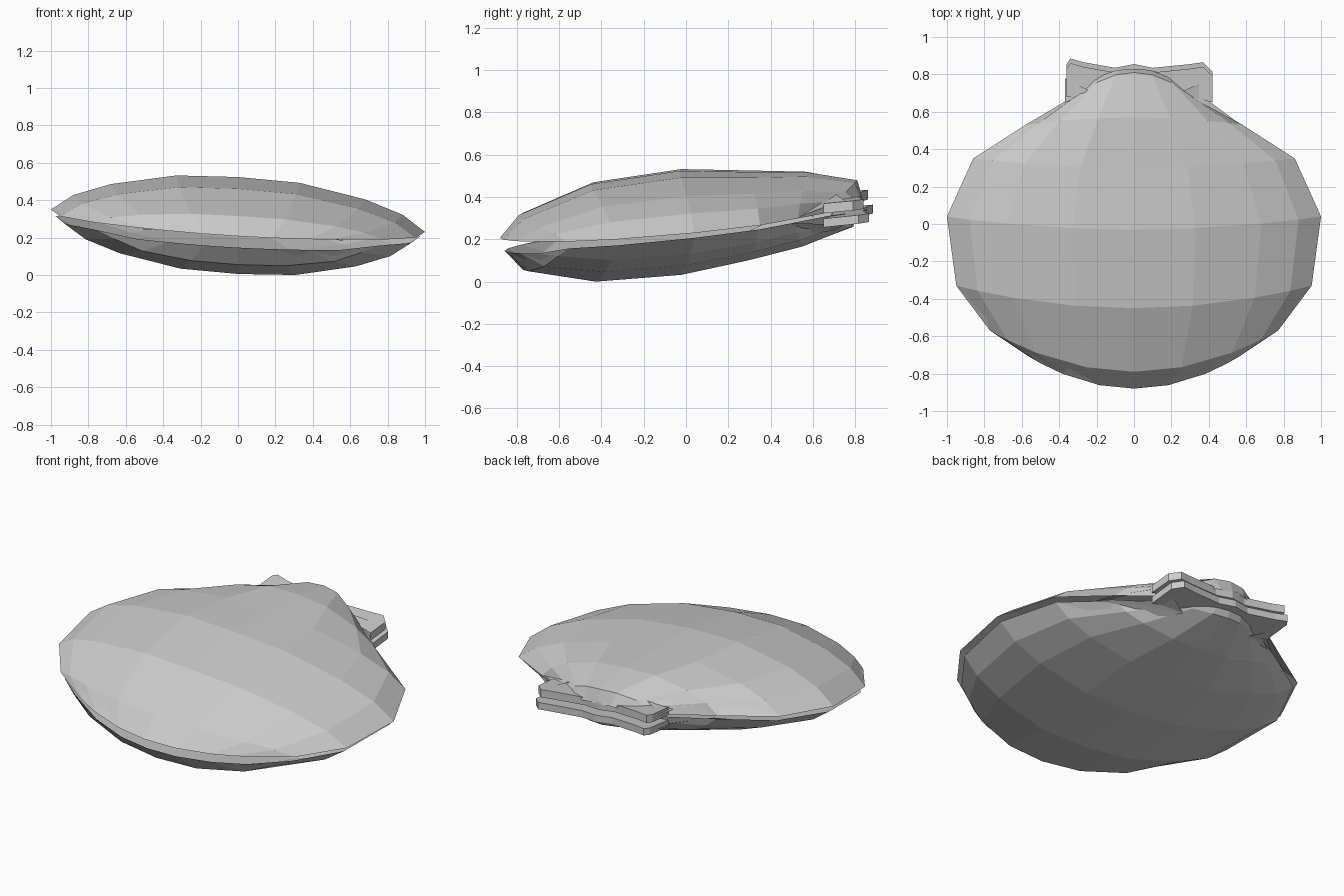
import bpy

if "Cube" in bpy.data.objects:
    bpy.data.objects.remove(bpy.data.objects["Cube"])

# Across-shell columns (half) and how much dome height each keeps
U = [0, .33, .68, .88, 1]
G = [1, .95, .66, .36, 0]
COLS = [(-u, g) for u, g in zip(U[:0:-1], G[:0:-1])] + list(zip(U, G))
# Rows from hinge to lip: centre y, half width, edge y
ROWS = [(.83, .25, .77), (.81, .30, .69), (.57, .58, .53), (.30, .86, .35), (-.03, 1.0, .04),
        (-.45, .95, -.33), (-.79, .77, -.57), (-.88, .56, -.71)]
# Hinge plate outline, right ear to left ear
EARS = [(.27, .69), (.42, .65), (.42, .79), (.37, .84), (.30, .83), (.10, .81), (0, .83), (-.10, .81),
        (-.27, .84), (-.34, .86), (-.36, .83), (-.36, .68), (-.25, .69)]


def make_object(name, verts, faces):
    me = bpy.data.meshes.new(name)
    me.from_pydata(verts, [], faces)
    me.update()
    ob = bpy.data.objects.new(name, me)
    bpy.context.collection.objects.link(ob)
    return ob


def valve(name, plane, heights, sign, scale):
    # outer dome plus a shallower inner dome, meeting at the rim
    verts, faces = [], []
    n = len(COLS)
    for depth in (1, .8):
        base = len(verts)
        for (yc, hw, ye), h in zip(ROWS, heights):
            for u, g in COLS:
                x = u * hw * scale
                y = (yc + (ye - yc) * u * u) * scale
                verts.append((x, y, plane(x, y) + sign * h * g * depth))
        for r in range(len(ROWS) - 1):
            for c in range(n - 1):
                a = base + r * n + c
                f = (a, a + n, a + n + 1, a + 1)
                faces.append(f if (sign > 0) == (depth == 1) else f[::-1])
    return make_object(name, verts, faces)


def hinge_plate(name, plane, sign, thick, dy):
    # eared slab with a wavy back edge
    n = len(EARS)
    verts = []
    for t in (.004, thick):
        for x, y in EARS:
            yy = y + (dy if y > .75 else 0)
            verts.append((x, yy, plane(x, yy) + sign * t))
    lo, hi = list(range(n)), list(range(n, 2 * n))
    faces = [lo[::-1], hi] + [(i, (i + 1) % n, (i + 1) % n + n, i + n) for i in range(n)]
    if sign < 0:
        faces = [f[::-1] for f in faces]
    make_object(name, verts, faces)


def ear_fillet(name, plane, sign, side, height):
    # sloping web from each ear along the shell flank
    pts = [(.24, .70, height), (.41, .78, .03), (.41, .65, .03), (.60, .51, .0), (.56, .30, height)]
    if side < 0:
        pts = [(-x * .9, y, h) for x, y, h in pts]
    verts = [(x, y, plane(x, y) + sign * h) for x, y, h in pts]
    faces = [(0, 2, 1), (0, 3, 2), (0, 4, 3)]
    if side * sign > 0:
        faces = [f[::-1] for f in faces]
    make_object(name, verts, faces)


def top_plane(x, y):
    return .30 - .06 * x + .09 * y


def bottom_plane(x, y):
    return .27 - .055 * x + .105 * y - (.02 if y < -.65 else 0)


# Upper and lower shells
valve("upper_shell", top_plane, [.05, .12, .18, .205, .24, .215, .10, 0], 1, 1.0)
valve("lower_shell", bottom_plane, [.04, .08, .145, .18, .215, .205, .10, 0], -1, .975)

# Hinge plates with ears
hinge_plate("upper_hinge", top_plane, 1, .05, 0)
hinge_plate("lower_hinge", bottom_plane, -1, .045, .025)

# Webs between ears and shells
for side, label in ((1, "right"), (-1, "left")):
    ear_fillet("upper_web_" + label, top_plane, 1, side, .085)
    ear_fillet("lower_web_" + label, bottom_plane, -1, side, .075)

# Stand the shell on the ground
objs = list(bpy.context.collection.objects)
low = min(v.co.z for o in objs for v in o.data.vertices)
for o in objs:
    for v in o.data.vertices:
        v.co.z -= low
